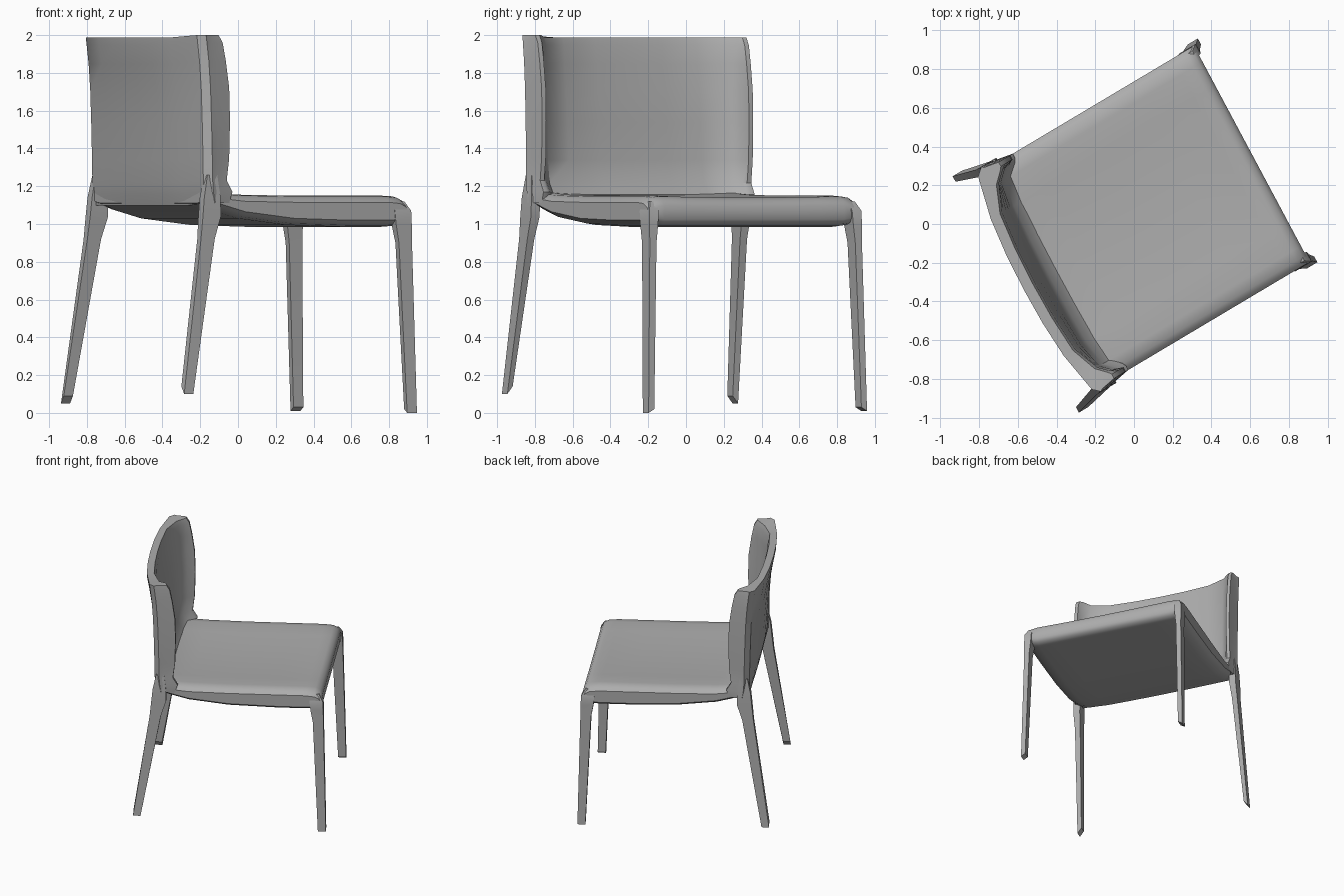
import bpy, bmesh, math
from mathutils import Vector

if "Cube" in bpy.data.objects:
    bpy.data.objects.remove(bpy.data.objects["Cube"], do_unlink=True)

# One matte grey for the whole chair
grey = bpy.data.materials.new("mid_grey")
grey.use_nodes = True
colour = (0.42, 0.42, 0.42, 1)
grey.diffuse_color = colour
bsdf = next(n for n in grey.node_tree.nodes if n.type == 'BSDF_PRINCIPLED')
bsdf.inputs["Base Color"].default_value = colour
bsdf.inputs["Roughness"].default_value = 0.7

# The chair stands turned, on slightly skewed axes
FORWARD = Vector((0.863, 0.514, 0))
SIDE = Vector((-0.47, 0.88, 0))


def place(u, v, z):
    """Chair space (forward, left, up) to world space."""
    return FORWARD * u + SIDE * v + Vector((0, 0, z))


def loft(name, rings, angle=35):
    """Skin a row of closed rings and cap both ends."""
    bm = bmesh.new()
    loops = [[bm.verts.new(place(*p)) for p in ring] for ring in rings]
    n = len(loops[0])
    for a, b in zip(loops, loops[1:]):
        for i in range(n):
            j = (i + 1) % n
            bm.faces.new((a[i], a[j], b[j], b[i]))
    caps = [bm.faces.new(loops[0]), bm.faces.new(loops[-1])]
    bmesh.ops.triangulate(bm, faces=caps)
    bmesh.ops.recalc_face_normals(bm, faces=bm.faces)
    mesh = bpy.data.meshes.new(name)
    bm.to_mesh(mesh)
    bm.free()
    mesh.materials.append(grey)
    mesh.shade_smooth()
    mesh.set_sharp_from_angle(angle=math.radians(angle))
    obj = bpy.data.objects.new(name, mesh)
    bpy.context.collection.objects.link(obj)
    return obj


# Seat: dished slab with rolled rims, rising underneath towards the back
# (forward, top height, bottom height)
seat_profile = [(-0.55, 1.19, 1.11), (-0.45, 1.17, 1.07), (-0.30, 1.16, 1.03),
                (0.0, 1.155, 0.995), (0.35, 1.155, 0.985), (0.58, 1.155, 0.985),
                (0.65, 1.148, 0.99), (0.685, 1.13, 1.0), (0.705, 1.10, 1.025)]


def seat_ring(v):
    side = abs(v) / 0.635
    dish = 0.025 * max(0, 1 - (v / 0.6) ** 2)
    roll = (max(0, side - 0.88) / 0.12) ** 2
    top = [(u, v, t - 0.04 * roll - (dish if -0.5 < u < 0.6 else dish * 0.3))
           for u, t, b in seat_profile]
    low = [(u, v, b + 0.035 * roll) for u, t, b in reversed(seat_profile)]
    return top + low


loft("seat", [seat_ring(v) for v in
              (-0.635, -0.62, -0.595, -0.54, -0.4, -0.2, 0,
               0.2, 0.4, 0.54, 0.595, 0.62, 0.635)], 40)


# Backrest: C-shaped section with wrapped side wings, stacked upwards
def back_ring(z, corner, bulge, tip, thick):
    near, far, mid = corner - bulge * 0.72, corner - bulge * 0.94, corner - bulge
    outer = [(tip, 0.635), (tip - 0.08, 0.65), (corner + 0.03, 0.66),
             (corner - 0.008, 0.625), (near, 0.4), (far, 0.2)]
    inner = [(far + thick, 0.2), (near + thick, 0.4), (corner + thick, 0.54),
             (corner + thick + 0.05, 0.59), (tip, 0.61)]

    def flip(points):
        return [(u, -v) for u, v in reversed(points)]

    ring = (outer + [(mid, 0)] + flip(outer)
            + flip(inner) + [(mid + thick, 0)] + inner)
    # the right corner stands a touch proud of the top edge
    return [(u, v, z if v < -0.57 else z - 0.013) for u, v in ring]


# (height, rear corner, rear bulge, wing tip, thickness)
back_levels = [(1.11, -0.53, 0.02, -0.40, 0.07), (1.17, -0.54, 0.025, -0.38, 0.10),
               (1.23, -0.545, 0.03, -0.415, 0.065), (1.35, -0.547, 0.035, -0.40, 0.05),
               (1.55, -0.552, 0.045, -0.395, 0.05), (1.72, -0.558, 0.055, -0.40, 0.05),
               (1.86, -0.568, 0.07, -0.42, 0.055), (1.96, -0.58, 0.078, -0.44, 0.065),
               (2.0, -0.585, 0.075, -0.465, 0.055)]
loft("backrest", [back_ring(*level) for level in back_levels])


# Legs: tapered four-sided posts with a slanted foot
def leg(name, side, stations, slant):
    rings = []
    for k, (u, v, z, hu, hv) in enumerate(stations):
        rise = slant if k == len(stations) - 1 else 0
        rings.append([(u + a * hu, side * (v + b * hv), z + (rise if b < 0 else 0))
                      for a, b in ((-1, -1), (1, -1), (1, 1), (-1, 1))])
    loft(name, rings, 30)


# Stations: (forward, sideways, height, half depth, half width)
for side, label, foot in ((1, "left", 0.01), (-1, "right", 0.0)):
    leg("front_leg_" + label, side,
        [(0.655, 0.595, 1.12, 0.03, 0.02), (0.665, 0.61, 1.07, 0.05, 0.028),
         (0.67, 0.613, 1.0, 0.048, 0.026), (0.68, 0.618, 0.9, 0.04, 0.02),
         (0.71, 0.64, foot, 0.03, 0.017)], 0.02)
for side, label, foot in ((1, "left", 0.05), (-1, "right", 0.10)):
    leg("back_leg_" + label, side,
        [(-0.51, 0.63, 1.26, 0.03, 0.018), (-0.515, 0.632, 1.14, 0.05, 0.026),
         (-0.52, 0.635, 1.04, 0.055, 0.026), (-0.545, 0.64, 0.92, 0.042, 0.021),
         (-0.68, 0.678, foot, 0.028, 0.016)], 0.04)
